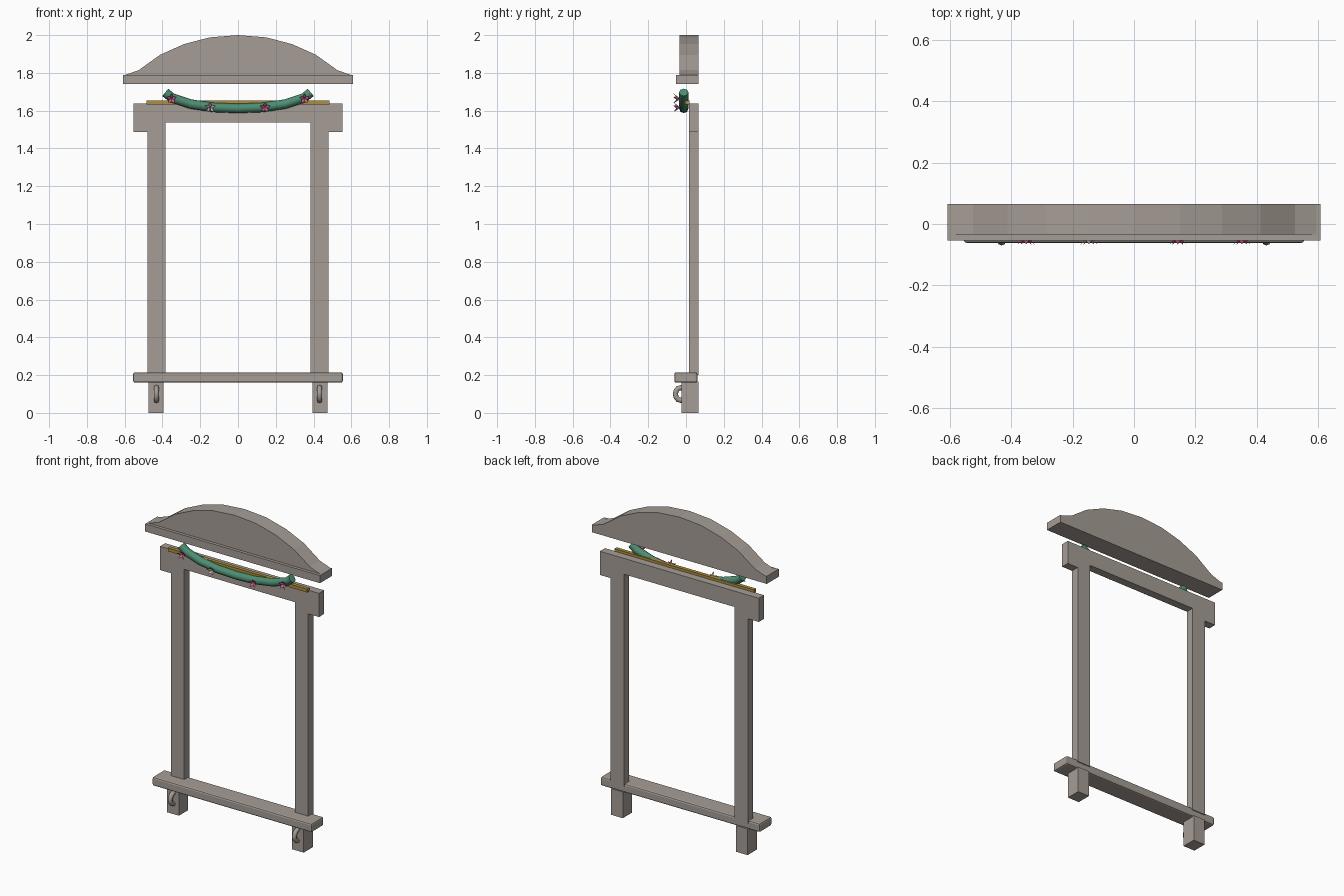
import bpy, bmesh, math
from mathutils import Vector

if "Cube" in bpy.data.objects:
    bpy.data.objects.remove(bpy.data.objects["Cube"])


def mat(name, rgb):
    m = bpy.data.materials.new(name)
    m.diffuse_color = (*rgb, 1)
    m.use_nodes = True
    m.node_tree.nodes["Principled BSDF"].inputs["Base Color"].default_value = m.diffuse_color
    return m


STONE = mat("grey stone", (0.38, 0.34, 0.305))
GOLD = mat("gold", (0.42, 0.27, 0.05))
GREEN = mat("garland green", (0.075, 0.27, 0.17))
PINK = mat("flower pink", (0.60, 0.13, 0.28))
PALE = mat("pale flower", (0.60, 0.45, 0.45))


def finish(bm, name, material, smooth=False):
    bmesh.ops.recalc_face_normals(bm, faces=bm.faces)
    me = bpy.data.meshes.new(name)
    bm.to_mesh(me)
    bm.free()
    ob = bpy.data.objects.new(name, me)
    bpy.context.collection.objects.link(ob)
    me.materials.append(material)
    if smooth:
        bpy.ops.object.select_all(action='DESELECT')
        ob.select_set(True)
        bpy.context.view_layer.objects.active = ob
        bpy.ops.object.shade_smooth_by_angle(angle=math.radians(50))
    return ob


def slab(name, half, y0, y1, material):
    """Extrude a profile mirrored in x; half lists the right side, top to bottom."""
    pts = half + [(-x, z) for x, z in reversed(half) if x > 0]
    bm = bmesh.new()
    face = bm.faces.new([bm.verts.new((x, y0, z)) for x, z in pts])
    ext = bmesh.ops.extrude_face_region(bm, geom=[face])
    vs = [v for v in ext["geom"] if isinstance(v, bmesh.types.BMVert)]
    bmesh.ops.translate(bm, verts=vs, vec=(0, y1 - y0, 0))
    return finish(bm, name, material)


def box(name, lo, hi, material, bevel=0):
    lo, hi = Vector(lo), Vector(hi)
    bm = bmesh.new()
    bmesh.ops.create_cube(bm, size=1)
    for v in bm.verts:
        v.co = (lo + hi) / 2 + v.co * (hi - lo)
    if bevel:
        bmesh.ops.bevel(bm, geom=bm.edges[:], offset=bevel, segments=2,
                        profile=0.5, affect='EDGES')
    return finish(bm, name, material)


def tube(name, path, side, radius, n, material, closed=False):
    """Sweep a round section along a path lying in a plane with normal side."""
    bm = bmesh.new()
    path = [Vector(p) for p in path]
    side = Vector(side)
    rings = []
    m = len(path)
    for i, p in enumerate(path):
        a = path[(i - 1) % m] if closed or i else p
        b = path[(i + 1) % m] if closed or i < m - 1 else p
        out = (b - a).normalized().cross(side)
        rings.append([bm.verts.new(p + radius * (math.cos(t) * side + math.sin(t) * out))
                      for t in (2 * math.pi * k / n for k in range(n))])
    for i in range(m if closed else m - 1):
        r, s = rings[i], rings[(i + 1) % m]
        for k in range(n):
            bm.faces.new((r[k], r[(k + 1) % n], s[(k + 1) % n], s[k]))
    if not closed:
        bm.faces.new(rings[0])
        bm.faces.new(rings[-1])
    return finish(bm, name, material, smooth=True)


# Curved pediment and its ledge
slab("pediment", [(0, 2.0), (0.15, 1.988), (0.287, 1.952), (0.412, 1.896),
                  (0.525, 1.815), (0.595, 1.79)], -0.035, 0.066, STONE)
box("pediment_ledge", (-0.608, -0.054, 1.742), (0.608, 0.066, 1.79), STONE)

# Window surround: header with ears and two posts
slab("surround", [(0.553, 1.637), (0.553, 1.488), (0.478, 1.488), (0.478, 0.20),
                  (0.385, 0.20), (0.385, 1.537)], 0.015, 0.066, STONE)

# Sill
box("sill", (-0.555, -0.062, 0.16), (0.555, 0.06, 0.215), STONE, bevel=0.01)

# Brackets under the sill, each with a ring
for sx, label in ((-1, "left"), (1, "right")):
    xs = sorted((sx * 0.394, sx * 0.475))
    box(label + "_bracket", (xs[0], -0.025, 0), (xs[1], 0.066, 0.165), STONE)
    ring = [(sx * 0.432, -0.027 + 0.029 * math.cos(t), 0.1 + 0.034 * math.sin(t))
            for t in (2 * math.pi * k / 12 for k in range(12))]
    tube(label + "_bracket_ring", ring, (1, 0, 0), 0.014, 8, STONE, closed=True)

# Gold rail along the header
box("gold_rail", (-0.485, -0.005, 1.632), (0.485, 0.018, 1.653), GOLD)

# Hanging garland
half = [(0.385, 1.697), (0.35, 1.668), (0.25, 1.635), (0.13, 1.617)]
path = [(-x, -0.012, z) for x, z in half] + [(0, -0.012, 1.612)] \
    + [(x, -0.012, z) for x, z in reversed(half)]
tube("garland", path, (0, 1, 0), 0.025, 8, GREEN)


# Flowers: five-petal cups opening to the front
def flower(name, x, z, material):
    bm = bmesh.new()
    base = Vector((x, -0.03, z))

    def at(r, t, y):
        return bm.verts.new(base + Vector((r * math.cos(t), y, r * math.sin(t))))
    hub = at(0, 0, -0.012)
    back = at(0, 0, 0)
    for k in range(5):
        t = math.pi / 2 + 2 * math.pi * k / 5
        left, right = at(0.016, t - 0.6, -0.022), at(0.016, t + 0.6, -0.022)
        tip = at(0.029, t, -0.037)
        for c in (hub, back):
            bm.faces.new((c, left, tip))
            bm.faces.new((c, tip, right))
    finish(bm, name, material)


for i, (x, z, m) in enumerate(((-0.352, 1.663, PINK), (-0.147, 1.617, PALE),
                               (0.143, 1.617, PINK), (0.352, 1.663, PINK))):
    flower("flower_%d" % (i + 1), x, z, m)
